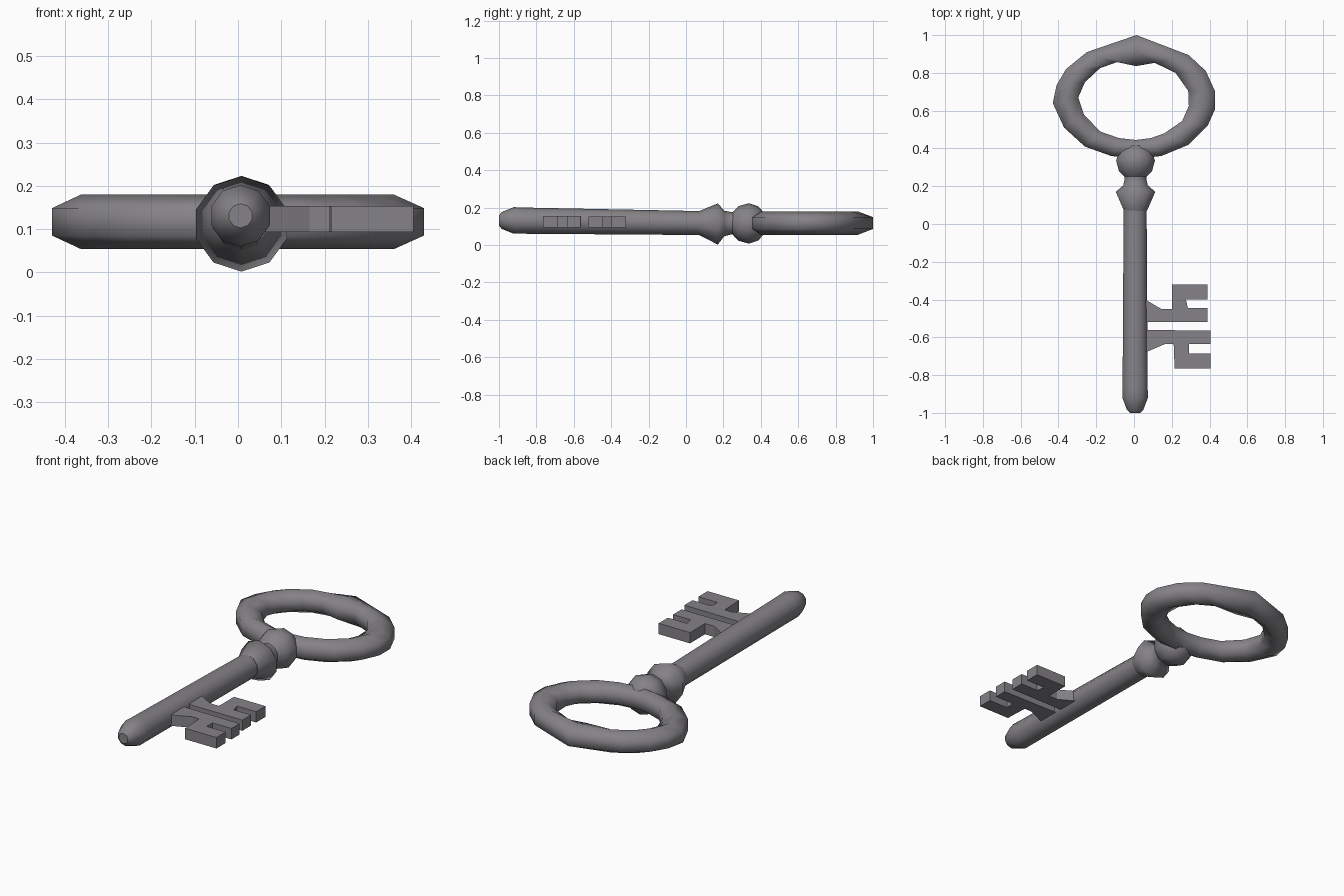
import bpy, bmesh, math

metal = bpy.data.materials.new("dull grey metal")
metal.diffuse_color = (0.235, 0.225, 0.242, 1)


def finish(bm, name, smooth):
    bmesh.ops.recalc_face_normals(bm, faces=bm.faces[:])
    for f in bm.faces:
        f.smooth = smooth and len(f.verts) < 5
    me = bpy.data.meshes.new(name)
    bm.to_mesh(me)
    bm.free()
    me.materials.append(metal)
    ob = bpy.data.objects.new(name, me)
    bpy.context.collection.objects.link(ob)
    return ob


def bridge(bm, rings, closed):
    n = len(rings[0])
    for i in range(len(rings) - (0 if closed else 1)):
        a, b = rings[i], rings[(i + 1) % len(rings)]
        for j in range(n):
            k = (j + 1) % n
            bm.faces.new((a[j], a[k], b[k], b[j]))
    if not closed:
        bm.faces.new(rings[0])
        bm.faces.new(rings[-1])


def turned(name, profile, x, sides=10):
    """Sections along y: (y, radius, centre height)."""
    bm = bmesh.new()
    rings = []
    for y, r, z in profile:
        angs = [math.pi / 2 + 2 * math.pi * j / sides for j in range(sides)]
        rings.append([bm.verts.new((x + r * math.cos(a), y, z + r * math.sin(a))) for a in angs])
    bridge(bm, rings, False)
    return finish(bm, name, True)


def plate(name, outline, z0, z1):
    bm = bmesh.new()
    f = bm.faces.new([bm.verts.new((x, y, z0)) for x, y in outline])
    ext = bmesh.ops.extrude_face_region(bm, geom=[f])
    for v in ext["geom"]:
        if isinstance(v, bmesh.types.BMVert):
            v.co.z = z1
    return finish(bm, name, False)


# Shaft with rounded tip and flared collar
turned("shaft", [(-1.0, 0.028, 0.131), (-0.985, 0.045, 0.131), (-0.92, 0.071, 0.131),
                 (-0.87, 0.070, 0.130), (0.08, 0.064, 0.117)], 0.006)
turned("collar", [(0.07, 0.064, 0.117), (0.17, 0.110, 0.112), (0.205, 0.068, 0.115),
                  (0.24, 0.060, 0.116), (0.27, 0.060, 0.116)], 0.008)

# Ball between the collar and the bow
turned("ball", [(0.245, 0.055, 0.115), (0.28, 0.092, 0.115), (0.335, 0.108, 0.115),
                (0.385, 0.092, 0.115), (0.415, 0.060, 0.115), (0.43, 0.02, 0.115)], 0.008)

# Bow ring: outer and inner points at each station, hexagonal section
stations = [
    (0.013, 1.0, 0.01, 0.836), (0.29, 0.894, 0.11, 0.853), (0.38, 0.81, 0.22, 0.80),
    (0.43, 0.70, 0.287, 0.705), (0.43, 0.61, 0.29, 0.625), (0.39, 0.52, 0.255, 0.545),
    (0.29, 0.42, 0.16, 0.48), (0.145, 0.36, 0.09, 0.455), (0.01, 0.345, 0.01, 0.445),
    (-0.12, 0.36, -0.08, 0.455), (-0.26, 0.41, -0.18, 0.49), (-0.37, 0.51, -0.265, 0.58),
    (-0.43, 0.64, -0.295, 0.67), (-0.41, 0.735, -0.26, 0.75), (-0.36, 0.82, -0.18, 0.825),
    (-0.25, 0.91, -0.09, 0.857)]
bm = bmesh.new()
rings = []
for ox, oy, ix, iy in stations:
    ring = []
    for j in range(6):
        a = math.radians(30 + 60 * j)
        t = 0.5 + 0.5 * math.cos(a) / math.cos(math.radians(30))
        ring.append(bm.verts.new((ix + (ox - ix) * t, iy + (oy - iy) * t, 0.117 + 0.063 * math.sin(a))))
    rings.append(ring)
bridge(bm, rings, True)
finish(bm, "bow_ring", True)

# Two toothed bits
plate("upper_bit", [(0.03, -0.385), (0.06, -0.40), (0.145, -0.45), (0.20, -0.45), (0.20, -0.32),
                    (0.39, -0.32), (0.39, -0.40), (0.275, -0.40), (0.285, -0.445),
                    (0.39, -0.445), (0.39, -0.52), (0.03, -0.52)], 0.093, 0.152)
plate("lower_bit", [(0.03, -0.56), (0.405, -0.565), (0.405, -0.635), (0.29, -0.635),
                    (0.29, -0.685), (0.405, -0.685), (0.405, -0.765), (0.215, -0.765),
                    (0.21, -0.635), (0.165, -0.635), (0.06, -0.68), (0.03, -0.69)], 0.094, 0.154)
